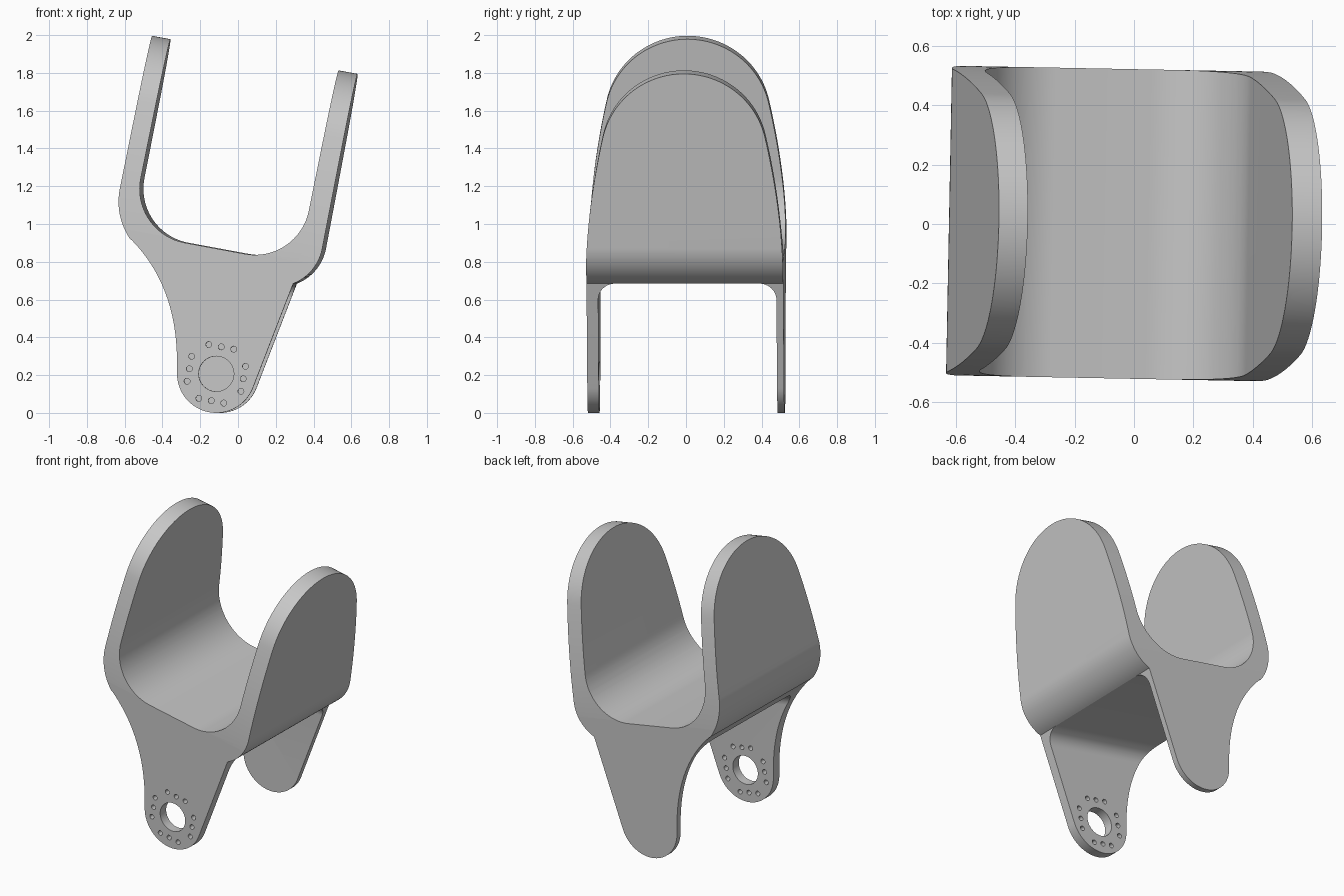
import bpy, bmesh, math
from mathutils import Matrix

if "Cube" in bpy.data.objects:
    bpy.data.objects.remove(bpy.data.objects["Cube"])

TILT = math.radians(10.5)      # lean of the cradle in the front view
TWIST = math.radians(-1.1)     # slight turn about z


def world(u, v):
    """Cradle frame -> front view coordinates."""
    c, s = math.cos(TILT), math.sin(TILT)
    return (u * c + v * s, -u * s + v * c)


def arc(cx, cz, r, a0, a1, n=24):
    out = []
    for i in range(n + 1):
        a = math.radians(a0 + (a1 - a0) * i / n)
        out.append((cx + r * math.cos(a), cz + r * math.sin(a)))
    return out


def bezier(p, q, r, n=20):
    out = []
    for i in range(n + 1):
        t = i / n
        out.append(tuple((1 - t) ** 2 * p[k] + 2 * t * (1 - t) * q[k] + t * t * r[k]
                         for k in (0, 1)))
    return out


def prism(name, pts, lo, hi, along):
    """Extrude an outline along x (outline in y,z) or along y (outline in x,z)."""
    bm = bmesh.new()

    def ring(d):
        return [bm.verts.new((a, d, b) if along == 'Y' else (d, a, b)) for a, b in pts]
    r0, r1 = ring(lo), ring(hi)
    n = len(pts)
    bm.faces.new(r0)
    bm.faces.new(r1[::-1])
    for i in range(n):
        bm.faces.new((r0[i], r1[i], r1[(i + 1) % n], r0[(i + 1) % n]))
    bmesh.ops.recalc_face_normals(bm, faces=bm.faces)
    me = bpy.data.meshes.new(name)
    bm.to_mesh(me)
    bm.free()
    ob = bpy.data.objects.new(name, me)
    bpy.context.collection.objects.link(ob)
    return ob


def boolean(ob, cutter, op):
    cutter.hide_render = True
    mod = ob.modifiers.new("cut", 'BOOLEAN')
    mod.operation, mod.solver, mod.object = op, 'EXACT', cutter
    bpy.context.view_layer.update()
    bpy.context.view_layer.objects.active = ob
    bpy.ops.object.modifier_apply(modifier=mod.name)
    bpy.data.objects.remove(cutter)


# Front profile: U-shaped cradle with a leg below
cradle = [(-0.810, 1.95), (-0.711, 1.95)]
cradle += arc(-0.433, 1.126, 0.29, 179, 270)
cradle += arc(-0.107, 1.126, 0.29, 270, 359)
cradle += [(0.194, 1.95), (0.296, 1.95)]
cradle += arc(0.040, 0.94, 0.25, -1, -58)
foot = arc(-0.105, 0.208, 0.208, -21, -180, 32)
leg_back = bezier((-0.313, 0.27), (-0.313, 0.67), (-0.553, 0.915))
heel = arc(-0.472, 1.05, 0.35, 225, 179)
profile = [world(*p) for p in cradle] + foot + leg_back + [world(*p) for p in heel]
bracket = prism("cradle_bracket", profile, -0.6, 0.6, 'Y')

# Rounded side outline of the walls, also trims the width
half = arc(0, 1.44, 0.44, 90, 12.5, 28)
half += bezier((0.43, 1.535), (0.511, 1.17), (0.521, 0.85))[1:] + [(0.521, -1)]
outline = half + [(-y, z) for y, z in half[:0:-1]]
trim = prism("outline_cutter", outline, -2, 2, 'X')
trim.rotation_euler.y = TILT
boolean(bracket, trim, 'INTERSECT')

# Pocket between the two legs, with filleted top corners
w, mid, top, r = 0.472, 0.012, 0.728, 0.09
pocket_pts = [(mid + w, -1)] + arc(mid + w - r, top - r, r, 0, 90, 12)
pocket_pts += arc(mid + r - w, top - r, r, 90, 180, 12) + [(mid - w, -1)]
pocket = prism("pocket_cutter", pocket_pts, -2, 2, 'X')
pocket.rotation_euler.y = TILT
boolean(bracket, pocket, 'DIFFERENCE')

# Mount in the front leg: large bore plus four rows of three holes
HX, HZ = -0.105, 0.207
boolean(bracket, prism("bore_cutter", arc(HX, HZ, 0.093, 0, 352.5, 47), -0.7, -0.3, 'Y'),
        'DIFFERENCE')
for side in range(4):
    a = side * math.pi / 2 - TILT
    for k in (-1, 0, 1):
        x = HX + 0.145 * math.cos(a) - 0.067 * k * math.sin(a)
        z = HZ + 0.145 * math.sin(a) + 0.067 * k * math.cos(a)
        hole = prism("hole_cutter", arc(x, z, 0.0155, 0, 337.5, 15), -0.7, -0.3, 'Y')
        boolean(bracket, hole, 'DIFFERENCE')

# Slight turn, colour and shading
bracket.data.transform(Matrix.Rotation(TWIST, 4, 'Z'))
grey = bpy.data.materials.new("plain grey")
grey.diffuse_color = (0.57, 0.57, 0.57, 1)
grey.use_nodes = True
grey.node_tree.nodes["Principled BSDF"].inputs["Base Color"].default_value = grey.diffuse_color
bracket.data.materials.clear()
bracket.data.materials.append(grey)
for p in bracket.data.polygons:
    p.material_index = 0
bpy.ops.object.select_all(action='DESELECT')
bracket.select_set(True)
bpy.context.view_layer.objects.active = bracket
bpy.ops.object.shade_smooth_by_angle(angle=math.radians(30))
